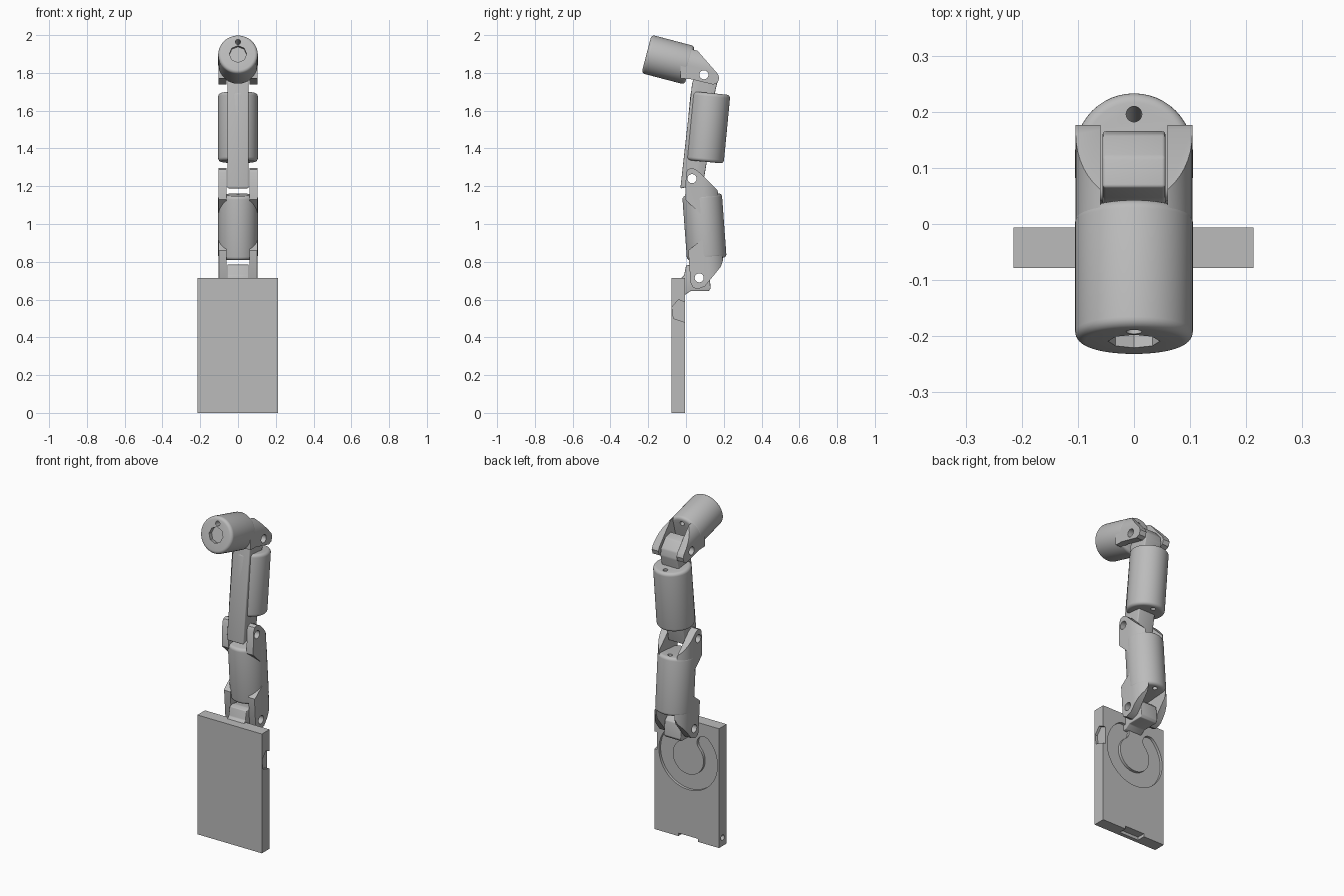
import bpy, bmesh
from math import sin, cos, pi, radians
from mathutils import Vector

cube = bpy.data.objects.get("Cube")
if cube:
    bpy.data.objects.remove(cube, do_unlink=True)

grey = bpy.data.materials.new("light_grey")
grey.use_nodes = True
grey.diffuse_color = (0.5, 0.5, 0.5, 1)
grey.node_tree.nodes["Principled BSDF"].inputs["Base Color"].default_value = (0.5, 0.5, 0.5, 1)

R = 0.105          # segment radius
SLOT = 0.06        # half width of the fork slots


def finish(name, bm):
    bmesh.ops.recalc_face_normals(bm, faces=bm.faces)
    mesh = bpy.data.meshes.new(name)
    bm.to_mesh(mesh)
    bm.free()
    mesh.materials.append(grey)
    obj = bpy.data.objects.new(name, mesh)
    bpy.context.collection.objects.link(obj)
    return obj


def extrude(name, loop, vec, bevel=0):
    """Closed 3D outline swept along a vector."""
    bm = bmesh.new()
    face = bm.faces.new([bm.verts.new(p) for p in loop])
    new = bmesh.ops.extrude_face_region(bm, geom=[face])["geom"]
    bmesh.ops.translate(bm, vec=vec, verts=[v for v in new if isinstance(v, bmesh.types.BMVert)])
    if bevel:
        bmesh.ops.recalc_face_normals(bm, faces=bm.faces)
        bmesh.ops.bevel(bm, geom=bm.edges[:], offset=bevel, segments=3, profile=0.5, affect='EDGES')
    return finish(name, bm)


def side_prism(name, yz, half, bevel=0):
    return extrude(name, [(-half, y, z) for y, z in yz], (2 * half, 0, 0), bevel)


def box(name, low, high):
    (a, b, c), (d, e, f) = low, high
    return extrude(name, [(a, b, c), (d, b, c), (d, e, c), (a, e, c)], (0, 0, f - c))


def rod(name, p, q, r, sides=48, bevel=0):
    """Cylinder between two points, with optional rounded rims."""
    p, q = Vector(p), Vector(q)
    bm = bmesh.new()
    bmesh.ops.create_cone(bm, cap_ends=True, segments=sides, radius1=r, radius2=r, depth=(q - p).length)
    if bevel:
        rims = [e for e in bm.edges if any(len(f.verts) > 4 for f in e.link_faces)]
        bmesh.ops.bevel(bm, geom=rims, offset=bevel, segments=5, profile=0.5, affect='EDGES')
    bm.transform((q - p).to_track_quat('Z', 'Y').to_matrix().to_4x4())
    bmesh.ops.translate(bm, vec=(p + q) / 2, verts=bm.verts)
    return finish(name, bm)


def combine(obj, tool, how='DIFFERENCE'):
    mod = obj.modifiers.new("cut", 'BOOLEAN')
    mod.operation, mod.object, mod.solver = how, tool, 'EXACT'
    bpy.context.view_layer.objects.active = obj
    bpy.ops.object.modifier_apply(modifier=mod.name)
    bpy.data.objects.remove(tool, do_unlink=True)


def pin_hole(obj, pin):
    combine(obj, rod("pin_cutter", (-0.3, *pin), (0.3, *pin), 0.024, 24))


def frame(a, b):
    """Axis of a segment and its inner (gripping) side direction."""
    a, b = Vector((0, *a)), Vector((0, *b))
    axis = (b - a).normalized()
    return a, b, axis, Vector((0, -axis.z, axis.y))


def body(name, a, b):
    a, b, axis, inner = frame(a, b)
    obj = rod(name, a, b, R, bevel=0.018)
    off = inner * -0.066      # tendon channel along the outer side
    combine(obj, rod("channel_cutter", a + off - axis, b + off + axis, 0.014, 20))
    return obj


def fork(name, a, b, yz, pin):
    """Pair of lugs: side outline trimmed by a section round outside, square inside."""
    a, b, axis, inner = frame(a, b)
    r, c = R - 0.001, 0.02
    section = [(r * cos(t), -r * sin(t)) for t in (pi * i / 24 for i in range(25))]
    for sx, start in ((-1, pi), (1, pi / 2)):
        for i in range(5):
            t = start - i * pi / 8
            section.append((sx * (r - c) + c * cos(t), r - c + c * sin(t)))
    base = a - axis * 0.5
    loop = [base + Vector((u, 0, 0)) + inner * v for u, v in section]
    obj = extrude(name, loop, axis * (1 + (b - a).length))
    combine(obj, side_prism("outline_cutter", yz, 0.3), 'INTERSECT')
    combine(obj, box("slot_cutter", (-SLOT, -1, 0), (SLOT, 1, 3)))
    pin_hole(obj, pin)


# Pin positions in the side plane
base_pin, mid_pin, tip_pin = (0.07, 0.715), (0.032, 1.24), (0.095, 1.79)

# Lower segment with a fork at each end
low = (0.11, 0.815), (0.085, 1.155)
body("lower_segment", *low)
fork("lower_bottom_fork", *low,
     [(0.012, 0.86), (0.024, 0.69), (0.035, 0.666), (0.06, 0.655), (0.1, 0.67),
      (0.185, 0.775), (0.2, 0.82), (0.2, 0.88), (0.1, 0.93)], base_pin)
fork("lower_top_fork", *low,
     [(-0.005, 1.13), (0, 1.27), (0.01, 1.289), (0.032, 1.297), (0.06, 1.284),
      (0.165, 1.18), (0.183, 1.14), (0.18, 1.08), (0.08, 1.05)], mid_pin)

# Middle segment with a tongue running through it
body("middle_segment", (0.095, 1.33), (0.13, 1.693))
tongue = side_prism("middle_tongue",
                    [(-0.03, 1.188), (0.09, 1.212), (0.112, 1.34), (0.152, 1.69), (0.166, 1.75),
                     (0.16, 1.79), (0.12, 1.838), (0.065, 1.852), (0.045, 1.77), (0.033, 1.75)],
                    0.056, 0.006)
pin_hole(tongue, mid_pin)
pin_hole(tongue, tip_pin)

# Fingertip with a socket in its end
tip = (0.02, 1.84), (-0.209, 1.9)
tip_body = body("fingertip", *tip)
_, end, axis, _ = frame(*tip)
combine(tip_body, rod("socket_cutter", end - axis * 0.025, end + axis * 0.1, 0.046, 8))
fork("fingertip_fork", *tip,
     [(0.025, 1.945), (0.05, 1.93), (0.168, 1.795), (0.176, 1.775), (0.168, 1.748),
      (0.145, 1.738), (0.02, 1.768), (-0.03, 1.77), (-0.03, 1.85)], tip_pin)

# Hinge block on top of the plate
hinge = side_prism("hinge_block",
                   [(-0.04, 0.7), (-0.01, 0.728), (0, 0.78), (0.03, 0.786), (0.085, 0.778), (0.122, 0.745),
                    (0.131, 0.66), (0.12, 0.645), (0.025, 0.645), (-0.005, 0.625), (-0.04, 0.62)],
                   0.056, 0.004)
pin_hole(hinge, base_pin)

# Base plate with a round groove and edge pockets
plate = box("base_plate", (-0.215, -0.078, 0), (0.213, -0.006, 0.715))
cx, cz, mid, half = -0.01, 0.49, 0.148, 0.046
first, last = radians(135), radians(415)


def arc(x, z, r, t0, t1, n):
    return [(x + r * cos(t0 + (t1 - t0) * i / n), z + r * sin(t0 + (t1 - t0) * i / n)) for i in range(n)]


groove = arc(cx, cz, mid + half, first, last, 48)
groove += arc(cx + mid * cos(last), cz + mid * sin(last), half, last, last + pi, 12)
groove += arc(cx, cz, mid - half, last, first, 48)
groove += arc(cx + mid * cos(first), cz + mid * sin(first), half, first + pi, first + 2 * pi, 12)
combine(plate, extrude("groove_cutter", [(x, -0.022, z) for x, z in groove], (0, 0.1, 0)))
pocket = [(-0.066, 0.5), (-0.074, 0.56), (-0.04, 0.6), (0.02, 0.575), (0.02, 0.472)]
combine(plate, extrude("pocket_cutter", [(0.198, y, z) for y, z in pocket], (0.1, 0, 0)))
combine(plate, box("bottom_cutter", (-0.075, -0.055, -0.1), (0.055, 0.1, 0.018)))
combine(plate, rod("side_hole_cutter", (-0.3, -0.04, 0.05), (-0.17, -0.04, 0.05), 0.016, 20))

# Smooth the round faces, keep the edges crisp
bpy.ops.object.select_all(action='DESELECT')
for obj in bpy.context.collection.objects:
    if obj.type == 'MESH':
        obj.select_set(True)
        bpy.context.view_layer.objects.active = obj
bpy.ops.object.shade_smooth_by_angle(angle=radians(35))
